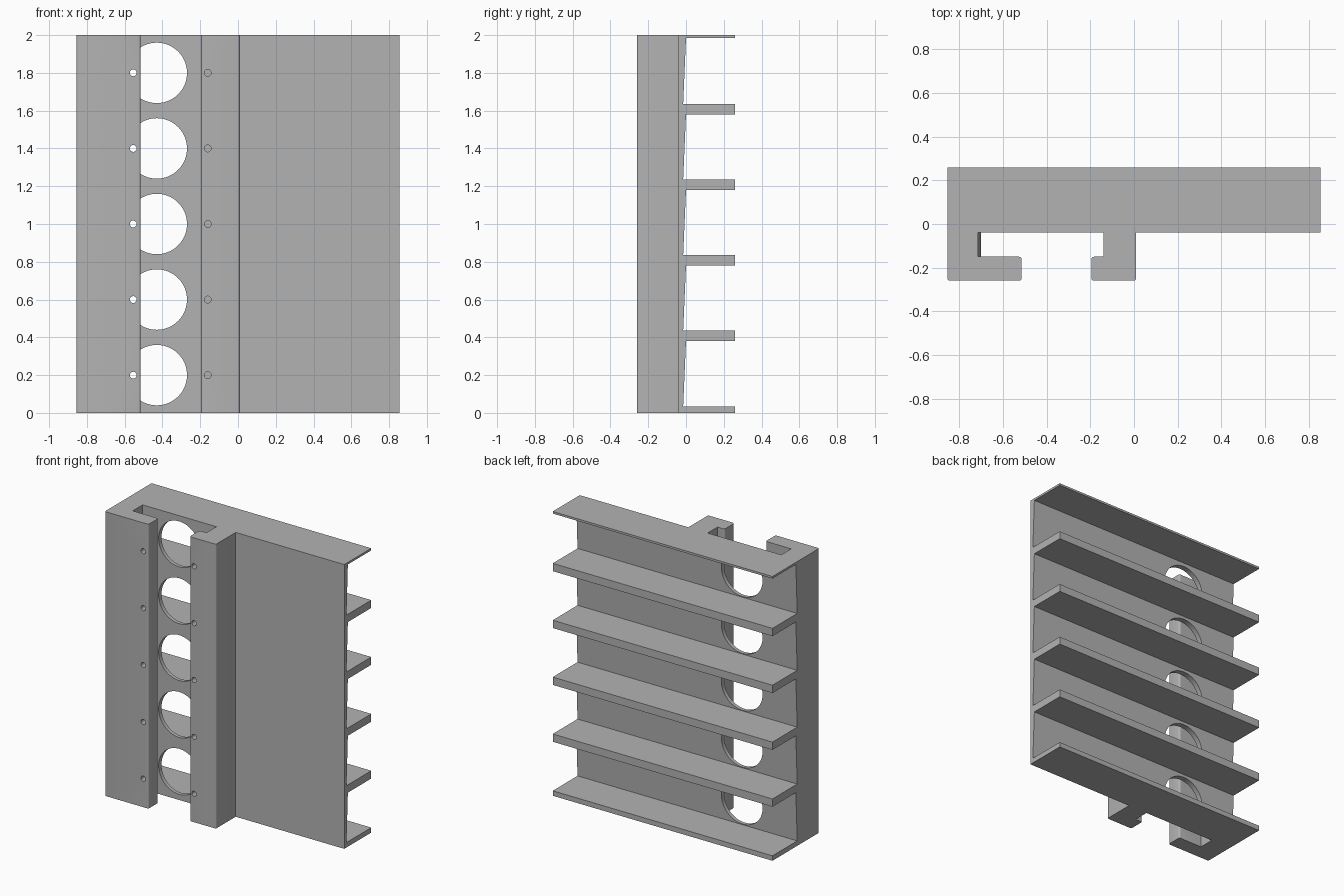
import bpy, bmesh, math
from mathutils import Matrix, Vector

cube = bpy.data.objects.get("Cube")
if cube:
    bpy.data.objects.remove(cube, do_unlink=True)

grey = bpy.data.materials.new("matte_grey")
grey.use_nodes = True
grey.diffuse_color = (0.45, 0.45, 0.45, 1)
grey.node_tree.nodes["Principled BSDF"].inputs["Base Color"].default_value = (0.45, 0.45, 0.45, 1)


def finish(name, bm):
    bmesh.ops.recalc_face_normals(bm, faces=bm.faces)
    mesh = bpy.data.meshes.new(name)
    bm.to_mesh(mesh)
    bm.free()
    mesh.materials.append(grey)
    obj = bpy.data.objects.new(name, mesh)
    bpy.context.collection.objects.link(obj)
    return obj


def loft(name, start, end, rounded=(), radius=0.015):
    """Solid between two matching outlines; the listed corners are rounded."""
    bm = bmesh.new()
    a = [bm.verts.new(p) for p in start]
    b = [bm.verts.new(p) for p in end]
    bm.faces.new(a)
    bm.faces.new(b)
    for i in range(len(a)):
        j = (i + 1) % len(a)
        bm.faces.new((a[i], a[j], b[j], b[i]))
    edges = [bm.edges.get((a[i], b[i])) for i in rounded]
    if edges:
        bmesh.ops.bevel(bm, geom=edges, offset=radius, segments=4,
                        profile=0.5, affect='EDGES')
    return finish(name, bm)


def drill(obj, x, radius, y0, y1, segments):
    """Cut a column of five round holes running front to back."""
    bm = bmesh.new()
    for i in range(5):
        place = Matrix.Translation((x, (y0 + y1) / 2, 0.2 + 0.4 * i))
        bmesh.ops.create_cone(bm, cap_ends=True, segments=segments,
                              radius1=radius, radius2=radius, depth=y1 - y0,
                              matrix=place @ Matrix.Rotation(math.pi / 2, 4, 'X'))
    cutter = finish("hole_cutter", bm)
    cutter.hide_render = True
    mod = obj.modifiers.new("holes", 'BOOLEAN')
    mod.object = cutter
    mod.solver = 'EXACT'
    bpy.context.view_layer.objects.active = obj
    bpy.ops.object.modifier_apply(modifier=mod.name)
    bpy.data.objects.remove(cutter, do_unlink=True)


# Back plate with shelves: a comb-shaped side profile, each bay slightly tapered
FRONT, BACK = -0.04, 0.26
comb = [(FRONT, 0), (BACK, 0)]
for i in range(5):
    low = 0.4 * i + 0.035
    high = 0.4 * i + (0.38 if i < 4 else 0.385)
    comb += [(BACK, low), (-0.015, low), (0, high), (BACK, high)]
comb += [(BACK, 2), (FRONT, 2)]
shelf_plate = loft("shelf_plate",
                   [(-0.855, y, z) for y, z in comb],
                   [(0.855, y, z) for y, z in comb])
drill(shelf_plate, -0.43, 0.16, -0.1, 0.1, 64)


# Wide hooked rail, its inner wall leaning slightly
def wide_hook(z, inner):
    return [Vector((x, y, z)) for x, y in (
        (-0.855, FRONT), (-0.855, -0.26), (-0.515, -0.26),
        (-0.515, -0.15), (inner, -0.15), (inner, FRONT))]


wide_rail = loft("wide_hook_rail", wide_hook(0, -0.70), wide_hook(2, -0.714),
                 rounded=(1, 2, 3), radius=0.012)
drill(wide_rail, -0.555, 0.018, -0.3, -0.1, 20)


# Narrow hooked rail facing it
def narrow_hook(z):
    return [Vector((x, y, z)) for x, y in (
        (0.01, FRONT), (0.01, -0.26), (-0.195, -0.26),
        (-0.195, -0.15), (-0.14, -0.15), (-0.14, FRONT))]


narrow_rail = loft("narrow_hook_rail", narrow_hook(0), narrow_hook(2),
                   rounded=(1, 2, 3), radius=0.012)
drill(narrow_rail, -0.16, 0.018, -0.3, -0.1, 20)

# Smooth the round holes and corners, keep the edges sharp
for obj in (shelf_plate, wide_rail, narrow_rail):
    bpy.ops.object.select_all(action='DESELECT')
    obj.select_set(True)
    bpy.context.view_layer.objects.active = obj
    bpy.ops.object.shade_smooth_by_angle(angle=math.radians(30))
